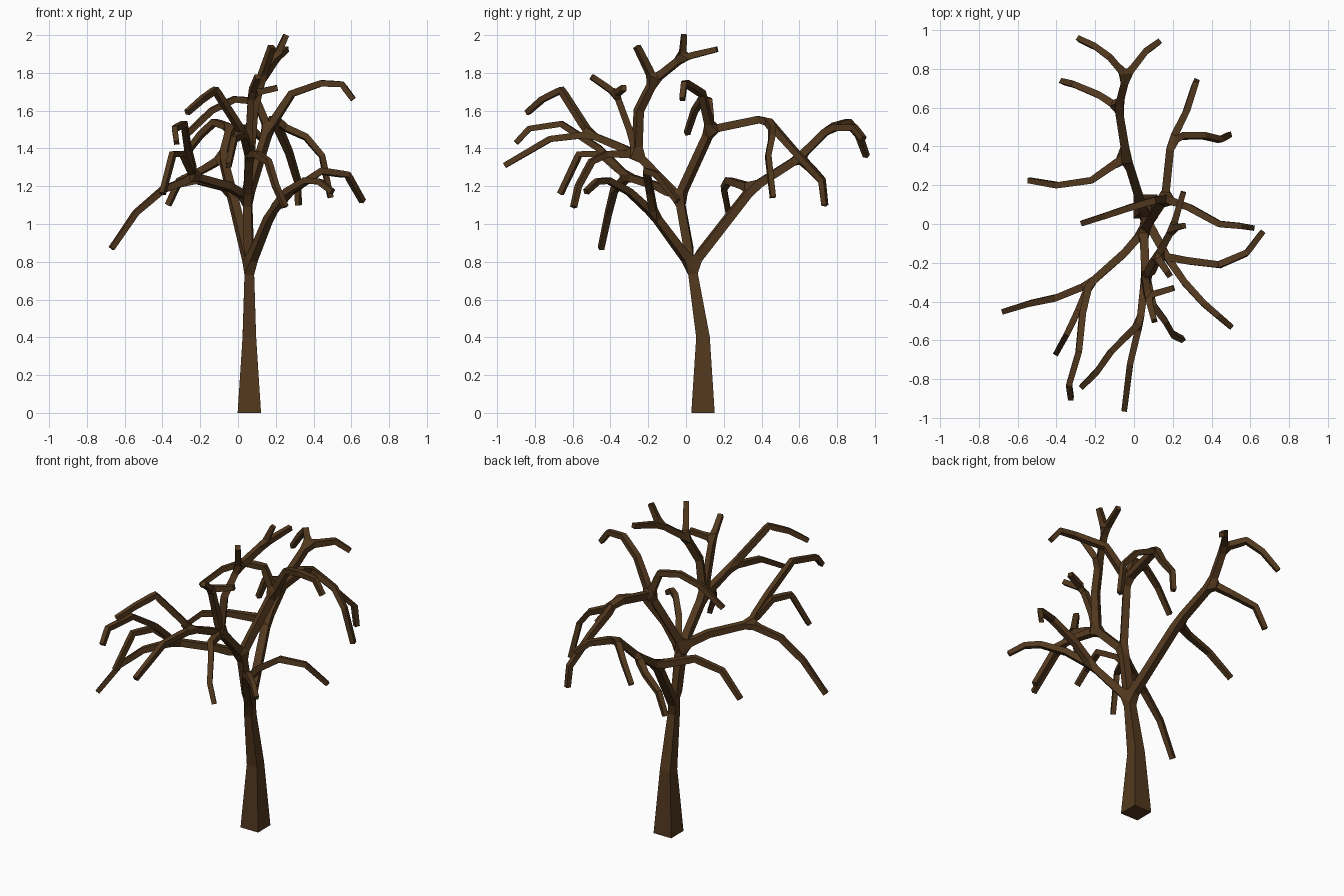
import bpy

verts, edges, radii, index = [], [], [], {}

def limb(r0, r1, *pts):
    """Add a chain of points; points already present become forks."""
    prev = None
    for k, p in enumerate(pts):
        if p not in index:
            index[p] = len(verts)
            verts.append(p)
            radii.append(r0 + (r1 - r0) * k / (len(pts) - 1))
        if prev is not None:
            edges.append((prev, index[p]))
        prev = index[p]

# Trunk
top = (.06, .03, .78)
limb(.062, .036, (.06, .09, 0), (.06, .09, .40))
limb(.036, .024, (.06, .09, .40), top)

# Shared forks
crown = (.05, -.035, 1.14)
back1, back2, back3 = (-.04, .35, 1.19), (-.08, .60, 1.35), (-.04, .76, 1.51)
high, high2 = (.16, .13, 1.50), (.19, .42, 1.56)
front1, front2 = (.06, -.26, 1.37), (.03, -.51, 1.475)
left, right = (-.23, -.31, 1.25), (.17, -.17, 1.05)
tip1, tip2, twig = (.12, -.17, 1.76), (.20, -.02, 1.88), (.07, -.37, 1.69)

# Back limb and its side branches
limb(.024, .019, top, back1, back2, back3)
limb(.019, .014, back3, (-.125, .86, 1.54), (-.20, .915, 1.47), (-.285, .955, 1.36))
limb(.019, .014, back3, (.06, .89, 1.51), (.13, .94, 1.45))
limb(.019, .014, back2, (-.18, .665, 1.29), (-.31, .72, 1.23), (-.37, .735, 1.10))
limb(.019, .014, back1, (-.22, .225, 1.23), (-.395, .20, 1.19), (-.54, .225, 1.06))

# Central limb to the high fork
limb(.024, .022, top, crown)
limb(.022, .020, crown, high, high2)
limb(.018, .014, high2, (.27, .58, 1.38), (.315, .72, 1.23), (.32, .735, 1.10))
limb(.018, .014, high2, (.25, .455, 1.51), (.36, .455, 1.46), (.445, .435, 1.36), (.49, .46, 1.14))
limb(.019, .014, high, (.285, .085, 1.69), (.44, 0, 1.745), (.55, -.01, 1.74), (.61, -.02, 1.66))
limb(.019, .014, high, (.10, .12, 1.65), (-.02, .085, 1.66), (-.14, .045, 1.60), (-.265, .005, 1.48))

# Front limb: leader to the top
limb(.022, .022, crown, front1)
limb(.022, .018, front1, (.08, -.25, 1.60), tip1, tip2)
limb(.018, .016, tip1, (.18, -.26, 1.94))
limb(.018, .014, tip2, (.255, -.01, 2.0))
limb(.018, .014, tip2, (.255, .165, 1.925))

# Front limb: forward branches
limb(.020, .018, front1, front2)
limb(.018, .014, front2, (-.02, -.72, 1.45), (-.05, -.96, 1.31))
limb(.018, .014, front2, (-.12, -.66, 1.71), (-.19, -.76, 1.66), (-.27, -.84, 1.59))
limb(.019, .017, front1, (.06, -.30, 1.50), twig)
limb(.018, .015, twig, (.105, -.50, 1.78))
limb(.018, .015, twig, (.205, -.33, 1.72))
limb(.018, .014, front1, (.10, -.42, 1.37), (.16, -.50, 1.33), (.20, -.57, 1.20), (.25, -.595, 1.09))

# Left limb
limb(.021, .019, crown, (-.05, -.15, 1.20), left)
limb(.019, .014, left, (-.40, -.38, 1.18), (-.54, -.41, 1.06), (-.67, -.45, .87))
limb(.018, .014, left, (-.29, -.45, 1.37), (-.345, -.565, 1.37), (-.40, -.665, 1.16))
limb(.018, .014, left, (-.265, -.46, 1.40), (-.285, -.66, 1.53), (-.335, -.83, 1.505), (-.325, -.90, 1.43))

# Right limb
limb(.024, .020, top, right)
limb(.020, .014, right, (.28, -.19, 1.17), (.44, -.21, 1.28), (.58, -.15, 1.26), (.66, -.045, 1.12))
limb(.019, .014, right, (.26, -.30, 1.17), (.36, -.41, 1.23), (.43, -.47, 1.225), (.50, -.53, 1.17))

# Skin the skeleton into square-section wood
mesh = bpy.data.meshes.new("bare_tree")
mesh.from_pydata(verts, edges, [])
tree = bpy.data.objects.new("bare_tree", mesh)
bpy.context.collection.objects.link(tree)
skin = tree.modifiers.new("Skin", 'SKIN')
skin.branch_smoothing = 0
for v, r in zip(mesh.skin_vertices[0].data, radii):
    v.radius = (r, r)
mesh.skin_vertices[0].data[0].use_root = True

bark = bpy.data.materials.new("bark")
bark.diffuse_color = (.085, .04, .013, 1)
mesh.materials.append(bark)
